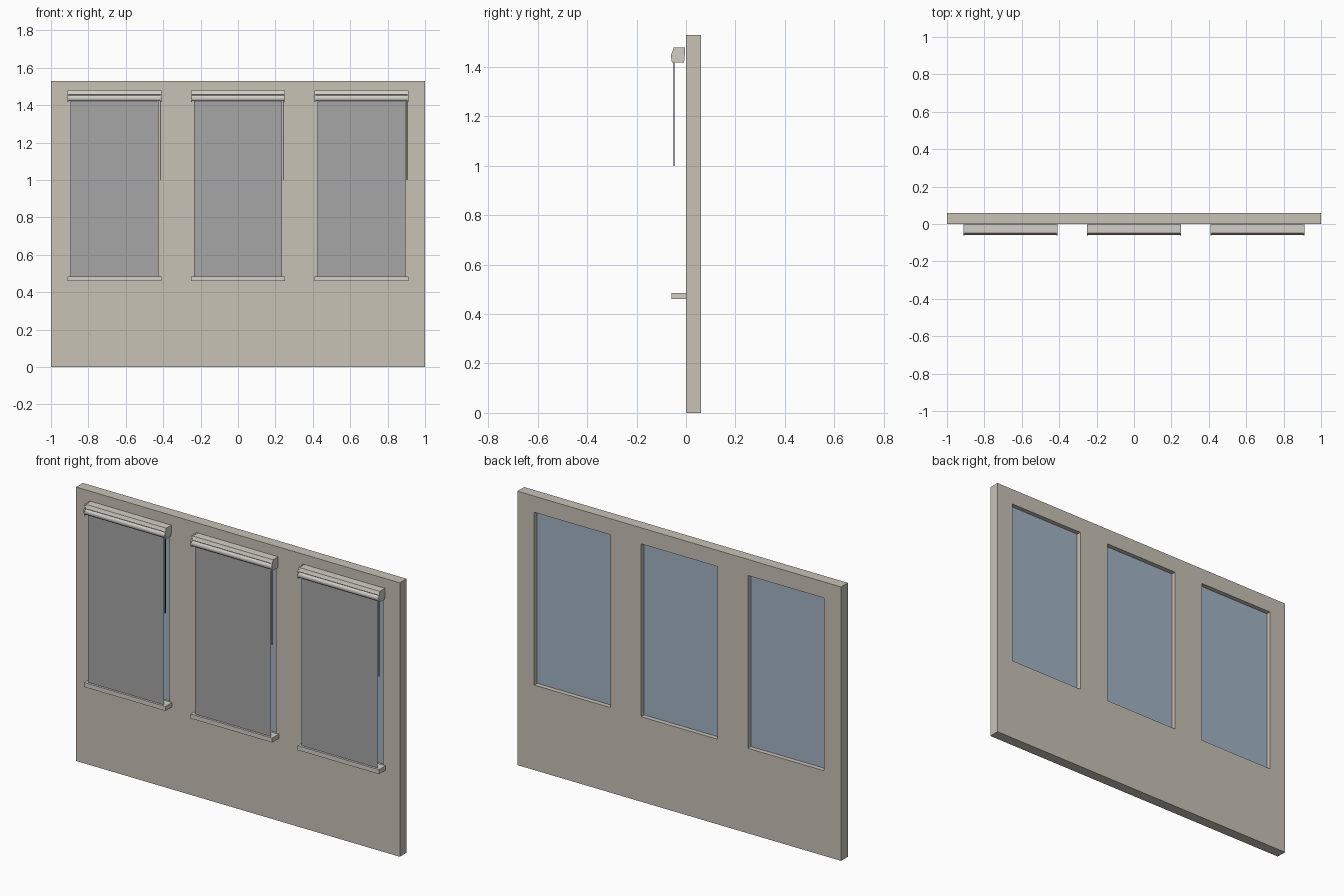
import bpy, bmesh, math

if "Cube" in bpy.data.objects:
    bpy.data.objects.remove(bpy.data.objects["Cube"])

CENTERS = [-0.66, 0.0, 0.66]
HALF = 0.236            # half width of a window opening
Z0, Z1 = 0.475, 1.44    # opening bottom and top


def material(name, rgb):
    m = bpy.data.materials.new(name)
    m.diffuse_color = (*rgb, 1)
    m.use_nodes = True
    m.node_tree.nodes["Principled BSDF"].inputs["Base Color"].default_value = m.diffuse_color
    return m


WALL = material("wall_paint", (0.58, 0.54, 0.47))
TRIM = material("trim", (0.65, 0.62, 0.57))
GLASS = material("glass_blue", (0.36, 0.45, 0.56))
FABRIC = material("fabric_grey", (0.38, 0.38, 0.38))
DARK = material("cord_black", (0.02, 0.02, 0.02))


def finish(name, bm, mat, smooth=False):
    bmesh.ops.recalc_face_normals(bm, faces=bm.faces)
    me = bpy.data.meshes.new(name)
    bm.to_mesh(me)
    bm.free()
    ob = bpy.data.objects.new(name, me)
    bpy.context.collection.objects.link(ob)
    me.materials.append(mat)
    if smooth:
        bpy.ops.object.select_all(action='DESELECT')
        bpy.context.view_layer.objects.active = ob
        ob.select_set(True)
        bpy.ops.object.shade_smooth_by_angle(angle=math.radians(35))
    return ob


def extrude_x(name, profile, x0, x1, mat, smooth=False):
    """Sweep a (y, z) profile from x0 to x1."""
    bm = bmesh.new()
    a = [bm.verts.new((x0, y, z)) for y, z in profile]
    b = [bm.verts.new((x1, y, z)) for y, z in profile]
    bm.faces.new(a)
    bm.faces.new(b[::-1])
    n = len(a)
    for i in range(n):
        j = (i + 1) % n
        bm.faces.new((a[i], a[j], b[j], b[i]))
    return finish(name, bm, mat, smooth)


def box(name, x0, x1, y0, y1, z0, z1, mat):
    return extrude_x(name, [(y0, z0), (y1, z0), (y1, z1), (y0, z1)], x0, x1, mat)


# wall: a grid with the window cells left out, given thickness
xs = [-1.0] + [c + s * HALF for c in CENTERS for s in (-1, 1)] + [1.0]
zs = [0.0, Z0, Z1, 1.53]
bm = bmesh.new()
grid = [[bm.verts.new((x, 0, z)) for z in zs] for x in xs]
for i in range(len(xs) - 1):
    for k in range(3):
        if i % 2 == 1 and k == 1:
            continue
        bm.faces.new((grid[i][k], grid[i + 1][k], grid[i + 1][k + 1], grid[i][k + 1]))
ext = bmesh.ops.extrude_face_region(bm, geom=bm.faces[:], use_keep_orig=True)
for v in ext["geom"]:
    if isinstance(v, bmesh.types.BMVert):
        v.co.y = 0.06
finish("wall", bm, WALL)

# blind cassette profiles
cap = [(0.0, 1.478), (-0.05, 1.478), (-0.061, 1.446), (-0.057, 1.418),
       (-0.008, 1.418), (-0.005, 1.448)]
cover = [(-0.004, 1.477), (-0.049, 1.477), (-0.056, 1.457), (-0.05, 1.454),
         (-0.05, 1.424), (-0.009, 1.424)]
cap[0] = (-0.005, 1.478)
nose = [(-0.047 + 0.013 * math.cos(t), 1.437 + 0.016 * math.sin(t))
        for t in (2 * math.pi * i / 20 for i in range(20))]

for n, c in enumerate(CENTERS, 1):
    # glazing and sill
    box(f"glass_{n}", c - HALF, c + HALF, 0.026, 0.034, Z0, Z1, GLASS)
    box(f"sill_{n}", c - 0.252, c + 0.252, -0.058, 0.0, 0.46, 0.485, TRIM)
    # blind housing
    extrude_x(f"blind_cover_{n}", cover, c - 0.246, c + 0.246, TRIM)
    extrude_x(f"blind_front_rail_{n}", nose, c - 0.246, c + 0.246, TRIM, True)
    for side, s in (("left", -1), ("right", 1)):
        x0, x1 = sorted((c + s * 0.245, c + s * 0.252))
        extrude_x(f"blind_end_cap_{side}_{n}", cap, x0, x1, TRIM)
    # fabric: a single sheet
    bm = bmesh.new()
    bm.faces.new([bm.verts.new((c + x, -0.046, z)) for x, z in
                  ((-0.235, 0.485), (0.235, 0.485), (0.235, 1.43), (-0.235, 1.43))])
    finish(f"blind_fabric_{n}", bm, FABRIC)
    # pull cord
    box(f"pull_cord_{n}", c + 0.242, c + 0.246, -0.05, -0.046, 1.0, 1.425, DARK)
